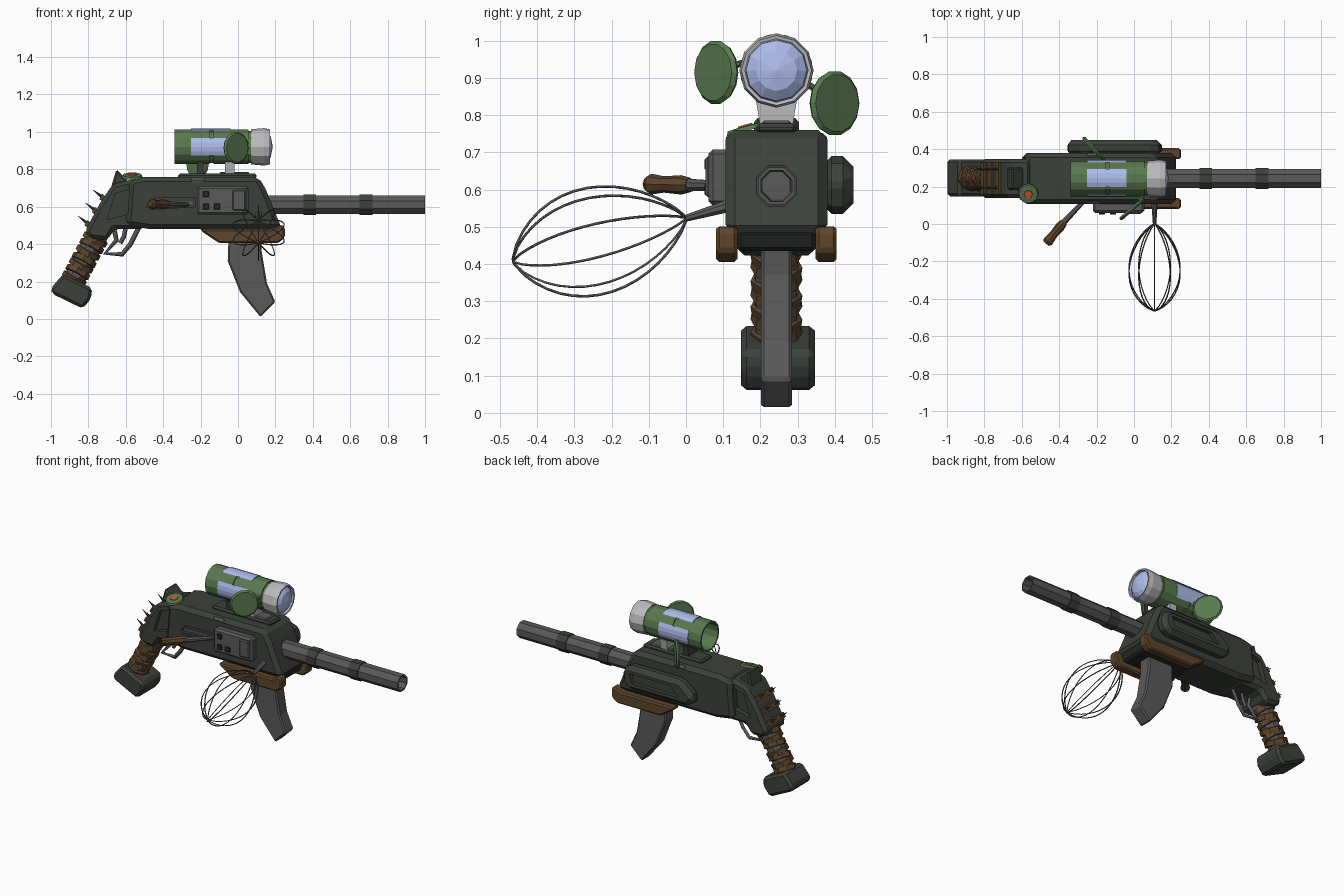
import bpy, bmesh, math
from mathutils import Vector

if "Cube" in bpy.data.objects:
    bpy.data.objects.remove(bpy.data.objects["Cube"])

C = 0.243  # gun centre line in y


def mat(name, r, g, b):
    m = bpy.data.materials.new(name)
    m.diffuse_color = (r, g, b, 1)
    m.use_nodes = True
    m.node_tree.nodes["Principled BSDF"].inputs["Base Color"].default_value = m.diffuse_color
    return m


DARK = mat("dark_paint", .045, .053, .043)
DEEP = mat("dark_recess", .02, .022, .02)
STEEL = mat("gun_steel", .1, .1, .1)
BROWN = mat("brown_leather", .11, .06, .025)
GREEN = mat("green_plastic", .1, .19, .08)
BLUE = mat("blue_glass", .42, .5, .82)
PALE = mat("pale_metal", .5, .5, .5)
RED = mat("red_paint", .6, .1, .03)


def finish(name, bm, m, bevel=0):
    bmesh.ops.remove_doubles(bm, verts=bm.verts, dist=1e-5)
    bmesh.ops.recalc_face_normals(bm, faces=bm.faces)
    me = bpy.data.meshes.new(name)
    bm.to_mesh(me)
    bm.free()
    me.materials.append(m)
    ob = bpy.data.objects.new(name, me)
    bpy.context.collection.objects.link(ob)
    if bevel:
        b = ob.modifiers.new("bevel", 'BEVEL')
        b.width, b.segments, b.limit_method = bevel, 1, 'ANGLE'
    return ob


def prism(name, pts, y0, y1, m, bevel=0):
    """Extrude an (x, z) profile from y0 to y1."""
    bm = bmesh.new()
    f = bm.faces.new([bm.verts.new((x, y0, z)) for x, z in pts])
    g = bmesh.ops.extrude_face_region(bm, geom=[f])["geom"]
    bmesh.ops.translate(bm, vec=(0, y1 - y0, 0), verts=[v for v in g if isinstance(v, bmesh.types.BMVert)])
    return finish(name, bm, m, bevel)


def box(name, x0, x1, y0, y1, z0, z1, m, bevel=0):
    return prism(name, [(x0, z0), (x1, z0), (x1, z1), (x0, z1)], y0, y1, m, bevel)


def lathe(name, origin, direction, prof, n, m, a0=0, a1=360, phase=0):
    """Revolve (distance, radius) pairs about an axis; angle 0 = -y for an x axis."""
    o, d = Vector(origin), Vector(direction).normalized()
    u = d.cross(Vector((0, 0, 1)) if abs(d.z) < .9 else Vector((0, 1, 0))).normalized()
    v = u.cross(d)
    full = a1 - a0 >= 360
    bm = bmesh.new()
    rings = []
    for i in range(n if full else n + 1):
        a = math.radians(a0 + phase + (a1 - a0) * i / n)
        rings.append([bm.verts.new(o + d * t + (u * math.cos(a) + v * math.sin(a)) * r) for t, r in prof])
    for i in range(n):
        p, q = rings[i], rings[(i + 1) % len(rings)]
        for k in range(len(prof) - 1):
            bm.faces.new((p[k], p[k + 1], q[k + 1], q[k]))
    return finish(name, bm, m)


def rod(name, p0, p1, r0, r1, n, m):
    d = Vector(p1) - Vector(p0)
    L = d.length
    return lathe(name, p0, d, [(0, 0), (0, r0), (L, r1), (L, 0)], n, m, phase=180 / n)


def wire(name, paths, r, m, res=0):
    cu = bpy.data.curves.new(name, 'CURVE')
    cu.dimensions, cu.bevel_depth, cu.bevel_resolution, cu.use_fill_caps = '3D', r, res, True
    for pts in paths:
        s = cu.splines.new('POLY')
        s.points.add(len(pts) - 1)
        for p, co in zip(s.points, pts):
            p.co = (*co, 1)
    cu.materials.append(m)
    ob = bpy.data.objects.new(name, cu)
    bpy.context.collection.objects.link(ob)
    bpy.ops.object.select_all(action='DESELECT')
    ob.select_set(True)
    bpy.context.view_layer.objects.active = ob
    bpy.ops.object.convert(target='MESH')


def cut(target, cutter):
    cutter.hide_render = True
    cutter.display_type = 'WIRE'
    cutter.hide_set(True)
    b = target.modifiers.new("cut", 'BOOLEAN')
    b.operation, b.object, b.solver = 'DIFFERENCE', cutter, 'EXACT'


# Receiver and neck
body = prism("receiver", [(-.58, .745), (-.5, .76), (.11, .76), (.15, .69), (.235, .48), (-.47, .48), (-.6, .5)],
             C - .137, C + .137, DARK, .025)
neck = prism("neck", [(-.55, .75), (-.67, .72), (-.74, .615), (-.82, .465), (-.79, .43), (-.7, .42),
                      (-.66, .48), (-.5, .48), (-.48, .6)], C - .105, C + .105, DARK, .02)
hole = [(-.655, .67), (-.58, .695), (-.59, .56), (-.7, .53)]
slot = [(-.49, .6), (-.47, .585), (-.23, .6), (-.23, .65), (-.45, .645)]
for side in (-1, 1):
    for tgt in (neck, body):
        cut(tgt, prism("recess_cutter", hole, C + side * .075, C + side * .2, DEEP))
cut(body, prism("slot_cutter", slot, C - .2, C - .12, DEEP))
prism("slot_rail", [(-.47, .605), (-.24, .612), (-.24, .628), (-.47, .622)], C - .128, C - .115, STEEL)
prism("rear_sight", [(-.68, .70), (-.65, .80), (-.6, .75), (-.58, .72)], C - .06, C + .06, DARK, .01)
prism("lower_receiver", [(-.22, .49), (.22, .49), (.2, .435), (-.12, .435)], C - .105, C + .105, DEEP, .01)
box("top_rail", -.32, .1, C - .055, C + .055, .75, .777, DARK, .01)

# Side panel with buttons (front side), bulge on the far side
box("control_panel", -.22, .055, .06, .12, .557, .708, STEEL, .012)
box("panel_plate", -.03, .04, .053, .07, .58, .69, STEEL, .006)
for x, z in ((-.172, .668), (-.172, .6), (-.112, .6)):
    box("panel_button", x - .016, x + .016, .05, .065, z - .016, z + .016, DEEP, .003)
bulge = prism("side_housing", [(-.37, .6), (-.33, .535), (.11, .535), (.15, .575), (.15, .65), (.11, .69), (-.27, .69)],
              C + .12, .45, DARK, .028)
cut(bulge, prism("housing_cutter", [(-.26, .585), (.07, .585), (.09, .645), (-.2, .645)], .425, .5, DEEP))
for s in (-1, 1):
    box("top_vent", -.26, -.17, C + s * .118 - .018, C + s * .118 + .018, .72, .752, STEEL, .012)

# Brown lower guards
for s in (-1, 1):
    y = sorted((C + s * .105, C + s * .162))
    prism("lower_guard", [(-.2, .48), (.18, .48), (.235, .505), (.25, .49), (.25, .435), (.215, .405),
                          (-.1, .405), (-.19, .465)], y[0], y[1], BROWN, .012)

# Magazine
prism("magazine", [(-.05, .45), (.13, .45), (.125, .37), (.155, .19), (.2, .09), (.12, .01), (.01, .145), (-.055, .31)],
      C - .042, C + .042, STEEL, .008)

# Barrel with collars
O = (0, C, .61)
lathe("barrel", O, (1, 0, 0), [(.14, .054), (1, .054), (1, .045), (.8, .04), (.8, 0)], 8, STEEL, phase=22.5)
for x in (.35, .65):
    lathe("barrel_collar", O, (1, 0, 0), [(x, .05), (x, .06), (x + .068, .06), (x + .068, .05)], 8, DARK, phase=22.5)

# Grip with leather wraps and pommel
g0, g1 = Vector((-.745, C, .46)), Vector((-.9, C, .17))
rod("grip_core", g0, g1, .062, .058, 8, STEEL)
for i, t in enumerate((.12, .24, .36, .5, .6, .72, .84)):
    p = g0.lerp(g1, t)
    d = (g1 - g0).normalized() + Vector((0, .15 * (-1) ** i, 0))
    lathe("grip_wrap", p, d, [(-.018, .058), (-.014, .069), (.014, .069), (.018, .058)], 8, BROWN, phase=22.5)
prism("pommel", [(-.935, .24), (-.78, .165), (-.785, .11), (-.83, .055), (-.995, .135), (-1, .165)],
      .148, .346, DARK, .022)

# Spikes strapped to the back of the neck
for x, z in ((-.73, .65), (-.77, .58), (-.81, .51)):
    prism("neck_strap", [(x - .012, z - .01), (x + .04, z - .045), (x + .055, z - .02), (x + .005, z + .018)],
          C - .085, C + .085, BROWN)
    for s in (-1, 1):
        y = C + s * .05
        rod("neck_spike", (x + .02, y, z - .01), (x - .045, y, z + .04), .012, .001, 6, DARK)

# Trigger and guard
wire("trigger_guard", [[(-.66, C, .47), (-.65, C, .42), (-.71, C, .35), (-.62, C, .345), (-.575, C, .4), (-.53, C, .49)]],
     .013, STEEL)
wire("trigger", [[(-.6, C, .49), (-.61, C, .44), (-.63, C, .405)]], .012, STEEL)

# Bolt handle
h = [Vector(p) for p in ((-.27, .12, .61), (-.375, .01, .612), (-.47, -.105, .615))]
rod("bolt_rod", h[0], h[1], .012, .018, 8, STEEL)
L = (h[2] - h[1]).length
lathe("bolt_grip", h[1], h[2] - h[1], [(0, 0), (0, .02), (.03, .026), (L * .6, .022), (L * .9, .028), (L, .018), (L, 0)],
      8, BROWN)

# Whisk
w0, w1 = Vector((.11, 0, .523)), Vector((.11, -.465, .407))
rod("whisk_stem", (.11, .11, .555), w0, .018, .01, 8, STEEL)
ax = (w1 - w0).normalized()
u = Vector((1, 0, 0))
v = u.cross(ax)
loops = []
for k in range(10):
    a = math.tau * (k + .5) / 10
    out = u * math.cos(a) + v * math.sin(a)
    pts = []
    for i in range(17):
        t = i / 16
        r = .006 + .138 * math.sin(math.pi * t ** 1.1) ** .85 if 0 < i < 16 else .004
        pts.append(w0.lerp(w1, (1 - math.cos(math.pi * t)) / 2 * .35 + t * .65) + out * r)
    loops.append(pts)
wire("whisk_wires", loops, .0035, STEEL)

# Scope: green tube halves, windows, pale hood and lens
S = (0, C, .92)
X = (1, 0, 0)
for a, b in ((-.34, -.152), (-.132, .055)):
    lathe("scope_tube", S, X, [(a, .084), (a, .095), (b, .095), (b, .084), (a, .084)], 14, GREEN)
lathe("scope_core", S, X, [(-.2, .088), (.08, .088)], 14, GREEN)
lathe("scope_rear_lens", S, X, [(-.13, 0), (-.13, .086)], 14, GREEN)
for c in (0, 92, 180):
    lathe("scope_window", S, X, [(-.25, .092), (-.25, .098), (-.04, .098), (-.04, .092)], 4, BLUE, c - 29, c + 29)
lathe("scope_hood", S, X, [(.07, .0), (.07, .094), (.14, .1), (.17, .094), (.168, .085), (.12, .085)], 12, PALE)
lathe("scope_lens", S, X, [(.12, .085), (.155, .082), (.175, .055), (.186, 0)], 12, BLUE)
for x, w in ((-.07, .05), (-.22, .035)):
    bm = bmesh.new()
    bmesh.ops.create_cube(bm, size=1)
    for vt in bm.verts:
        wid = .055 if vt.co.z > 0 else .04
        vt.co = (x + (vt.co.x + .5) * w, C + math.copysign(wid, vt.co.y), .84 if vt.co.z > 0 else .75)
    finish("scope_mount", bm, PALE if w > .04 else DARK)
box("mount_base", -.1, .06, C - .04, C + .04, .765, .785, STEEL, .006)

# Open scope lids on hinges
for o, n, r, hinge in (((-.01, .08, .915), (.65, -.75, 0), .087, (.05, .15, .94)),
                       ((-.215, .4, .832), (.75, .66, 0), .088, (-.17, .325, .885))):
    lathe("scope_lid", o, n, [(-.01, 0), (-.01, r - .006), (0, r), (.01, r - .01), (.01, 0)], 14, GREEN)
    rod("lid_hinge", hinge, Vector(hinge).lerp(Vector(o), .35), .009, .009, 6, GREEN)

# Round cap resting on the receiver, with a red spot
n = (0, -.28, 1)
lathe("round_cap", (-.565, .163, .758), n, [(0, 0), (0, .055), (.012, .05), (.014, 0)], 12, GREEN)
lathe("cap_spot", (-.565, .163, .758), n, [(.012, .025), (.017, .022), (.017, 0)], 6, RED)
